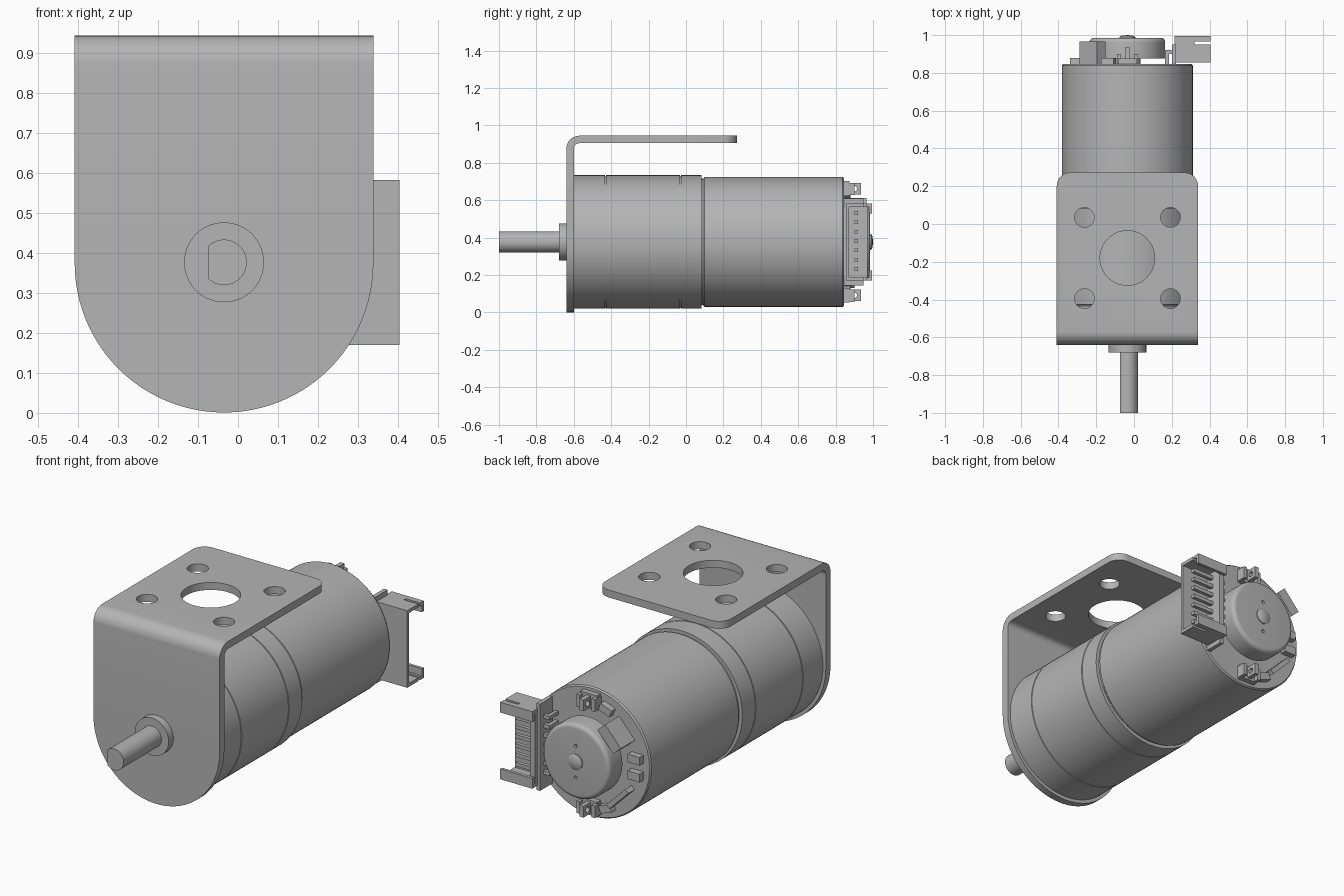
import bpy, bmesh
from math import cos, sin, pi, radians
from mathutils import Matrix, Vector

if "Cube" in bpy.data.objects:
    bpy.data.objects.remove(bpy.data.objects["Cube"], do_unlink=True)

grey = bpy.data.materials.new("satin grey")
grey.use_nodes = True
COLOR = (0.46, 0.46, 0.46, 1)
grey.diffuse_color = COLOR
grey.node_tree.nodes["Principled BSDF"].inputs["Base Color"].default_value = COLOR

AX, AZ = -0.035, 0.377   # motor axis


def finish(name, bm):
    bmesh.ops.recalc_face_normals(bm, faces=bm.faces)
    mesh = bpy.data.meshes.new(name)
    bm.to_mesh(mesh)
    bm.free()
    mesh.materials.append(grey)
    ob = bpy.data.objects.new(name, mesh)
    bpy.context.collection.objects.link(ob)
    return ob


def smooth(ob, angle=30):
    bpy.ops.object.select_all(action='DESELECT')
    ob.select_set(True)
    bpy.context.view_layer.objects.active = ob
    bpy.ops.object.shade_smooth_by_angle(angle=radians(angle))


def arc(cx, cy, r, a0, a1, n=8):
    steps = [radians(a0 + (a1 - a0) * i / n) for i in range(n + 1)]
    return [(cx + r * cos(a), cy + r * sin(a)) for a in steps]


def prism(name, pts, axis, lo, hi):
    """Extrude a 2D outline along the given axis."""
    place = {'X': lambda u, v: (lo, u, v), 'Y': lambda u, v: (u, lo, v),
             'Z': lambda u, v: (u, v, lo)}[axis]
    bm = bmesh.new()
    face = bm.faces.new([bm.verts.new(place(u, v)) for u, v in pts])
    ext = bmesh.ops.extrude_face_region(bm, geom=[face])
    shift = Vector([(hi - lo) * (axis == a) for a in 'XYZ'])
    bmesh.ops.translate(bm, vec=shift, verts=[g for g in ext['geom'] if isinstance(g, bmesh.types.BMVert)])
    return finish(name, bm)


def lathe(name, profile, n=96):
    """Revolve (radius, y) points around the motor axis."""
    bm = bmesh.new()
    verts = [bm.verts.new((r, y, 0)) for r, y in profile]
    edges = [bm.edges.new(p) for p in zip(verts, verts[1:])]
    bmesh.ops.spin(bm, geom=verts + edges, cent=(0, 0, 0), axis=(0, 1, 0), angle=2 * pi, steps=n)
    bmesh.ops.remove_doubles(bm, verts=bm.verts, dist=1e-5)
    bmesh.ops.translate(bm, vec=(AX, 0, AZ), verts=bm.verts)
    ob = finish(name, bm)
    smooth(ob)
    return ob


def box(name, x, y, z, turn=0):
    """Box from ranges, optionally turned about its own y axis."""
    bm = bmesh.new()
    bmesh.ops.create_cube(bm, size=1)
    size = [b - a for a, b in (x, y, z)]
    mid = [(a + b) / 2 for a, b in (x, y, z)]
    bmesh.ops.transform(bm, verts=bm.verts, matrix=Matrix.Translation(mid)
                        @ Matrix.Rotation(radians(turn), 4, 'Y') @ Matrix.Diagonal((*size, 1)))
    return finish(name, bm)


def boolean(ob, cutter, op='DIFFERENCE'):
    mod = ob.modifiers.new("cut", 'BOOLEAN')
    mod.object, mod.operation, mod.solver = cutter, op, 'EXACT'
    bpy.context.view_layer.objects.active = ob
    bpy.ops.object.modifier_apply(modifier=mod.name)
    bpy.data.objects.remove(cutter, do_unlink=True)


def circle(cx, cy, r, n=40):
    return arc(cx, cy, r, 0, 360, n)[:-1]


# Bent bracket: L strip trimmed to its front and top outlines
TOP, FRONT, BACK, T, R = 0.945, -0.64, 0.272, 0.04, 0.07
HW = 0.374
strip = ([(FRONT, 0)] + arc(FRONT + R, TOP - R, R, 180, 90) + [(BACK, TOP), (BACK, TOP - T)]
         + arc(FRONT + R, TOP - R, R - T, 90, 180) + [(FRONT + T, 0)])
bracket = prism("bracket", strip, 'X', AX - HW, AX + HW)
front_outline = arc(AX, HW + 0.001, HW, 180, 360, 48) + [(AX + HW, 1.1), (AX - HW, 1.1)]
boolean(bracket, prism("trim", front_outline, 'Y', -1, 1), 'INTERSECT')
top_outline = ([(AX - HW, -0.9), (AX + HW, -0.9)]
               + arc(AX + HW - R, BACK - R, R, 0, 90) + arc(AX - HW + R, BACK - R, R, 90, 180))
boolean(bracket, prism("trim", top_outline, 'Z', -0.1, 1.2), 'INTERSECT')
boolean(bracket, prism("hole", circle(AX, -0.18, 0.145), 'Z', 0.85, 1.1))
for dx in (-0.228, 0.228):
    for y in (-0.395, 0.035):
        boolean(bracket, prism("hole", circle(AX + dx, y, 0.052), 'Z', 0.85, 1.1))
smooth(bracket)

# Output shaft with flat, and boss
shaft = prism("output_shaft", arc(AX, AZ, 0.057, -134, 134, 40), 'Y', -1.0, -0.62)
smooth(shaft)
lathe("shaft_boss", [(0, -0.68), (0.1, -0.68), (0.1, -0.62), (0, -0.62)], 64)

# Gearbox with two seams
G = 0.357
gear = [(0, -0.60), (G, -0.60)]
for seam in (-0.43, -0.03):
    gear += [(G, seam - 0.003), (G - 0.004, seam - 0.002), (G - 0.004, seam + 0.002), (G, seam + 0.003)]
lathe("gearbox", gear + [(G, 0.083), (0, 0.083)])

# Motor can
lathe("motor_can", [(0, 0.07), (0.338, 0.07), (0.338, 0.09), (0.347, 0.099),
                    (0.347, 0.838), (0.341, 0.846), (0, 0.846)])

# Encoder rotor cup, hub and axle end
lathe("rotor_hub", [(0, 0.84), (0.07, 0.84), (0.07, 0.88), (0, 0.88)], 40)
cup = lathe("encoder_cup", [(0, 0.875), (0.2, 0.875), (0.2, 0.962)]
            + arc(0.177, 0.962, 0.023, 0, 90, 6) + [(0, 0.985)])
for dz in (-0.085, 0.085):
    boolean(cup, prism("pit", circle(AX, AZ + dz, 0.009, 16), 'Y', 0.97, 1.0))
smooth(cup)
lathe("axle_end", [(0, 0.98), (0.042, 0.98), (0.042, 0.99), (0.03, 0.997), (0, 1.0)], 40)

# Solder lugs with eyelets, above and below the rotor
for side, label in ((1, "upper"), (-1, "lower")):
    z = AZ + side * 0.285
    lug = box(label + "_lug", (AX - 0.012, AX + 0.012), (0.84, 0.935), (z - 0.03, z + 0.03))
    boolean(lug, prism("eyelet", circle(0.9, z, 0.015, 20), 'X', AX - 0.1, AX + 0.1))
    box(label + "_lug_base", (AX - 0.05, AX + 0.05), (0.84, 0.875), (z - 0.04, z + 0.04))
    for dx in (-0.045, 0.045):
        box(label + "_lug_guard", (AX + dx - 0.01, AX + dx + 0.01), (0.84, 0.9), (z - 0.035, z + 0.03))

# Small parts on the end cap
box("sensor_block", (-0.25, -0.19), (0.84, 0.965), (0.47, 0.61), 42)
box("sensor_strip", (-0.235, -0.21), (0.84, 0.90), (0.115, 0.275), -45)
for z in (0.33, 0.42):
    box("end_tab", (-0.34, -0.27), (0.84, 0.88), (z - 0.022, z + 0.022))
box("end_tab", (-0.17, -0.1), (0.84, 0.88), (0.09, 0.13), 20)
box("end_tab", (-0.17, -0.1), (0.84, 0.88), (0.62, 0.66), -20)

# Connector shroud open towards +x and partly open at the back
Z0, Z1 = 0.17, 0.583
box("connector_carrier", (0.2, 0.222), (0.84, 0.95), (0.145, 0.61))
box("connector_floor", (0.215, 0.405), (0.855, 0.872), (Z0, Z1))
box("connector_wall", (0.215, 0.245), (0.86, 0.97), (Z0, Z1))
for end, inward in ((Z0, 1), (Z1, -1)):
    def span(depth):
        return sorted((end, end + inward * depth))
    wall = box("connector_end", (0.215, 0.405), (0.855, 0.995), span(0.018))
    boolean(wall, box("slot", (0.32, 0.45), (0.95, 0.965), (0, 1)))
    box("connector_lip", (0.215, 0.405), (0.978, 0.995), span(0.055))

# Seven bent contact pins
for i in range(7):
    z = 0.232 + i * 0.05
    box("contact_pin", (0.165, 0.37), (0.9, 0.92), (z - 0.01, z + 0.01))
    box("contact_leg", (0.165, 0.185), (0.84, 0.915), (z - 0.01, z + 0.01))
